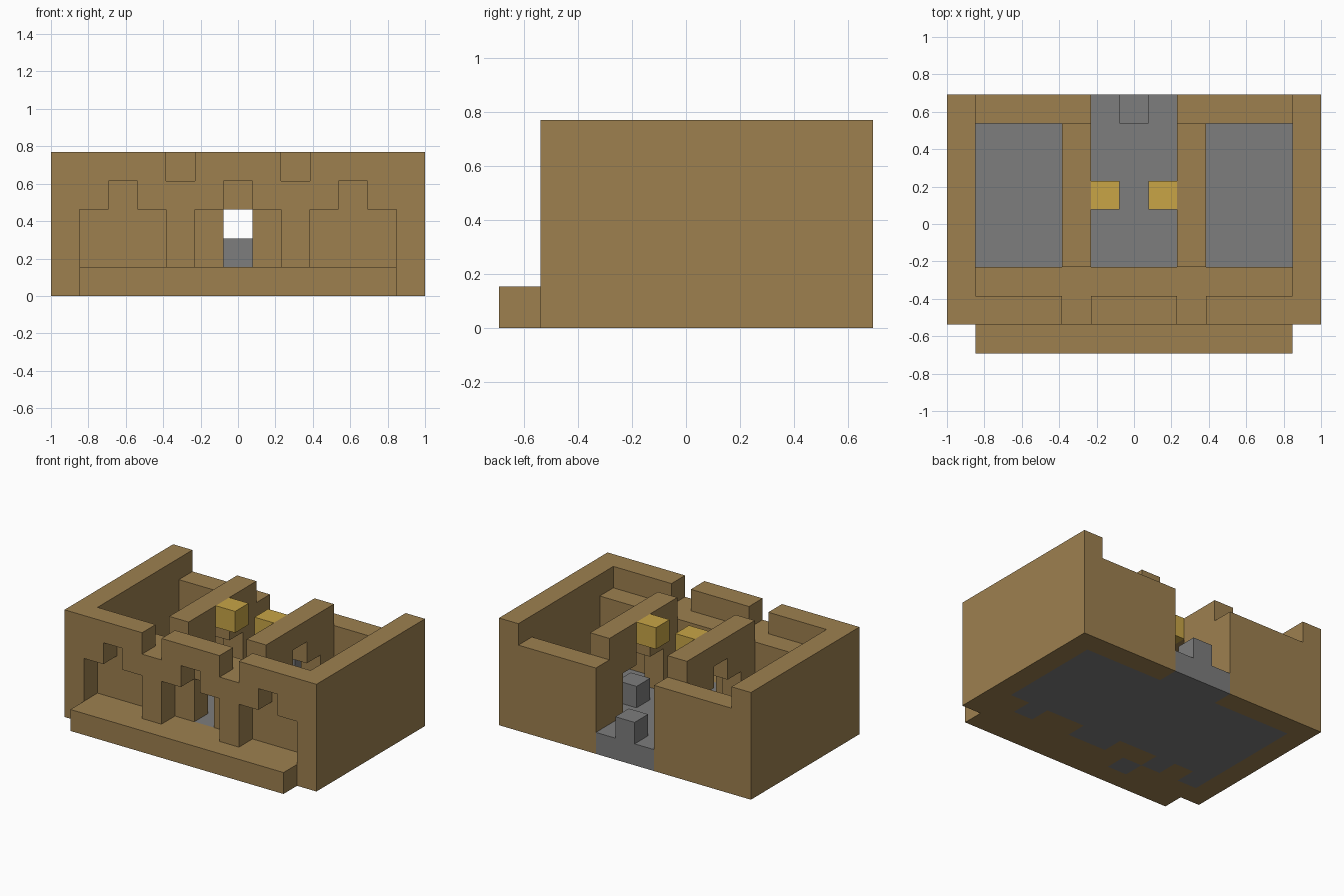
import bpy
import bmesh
from mathutils import Vector

if "Cube" in bpy.data.objects:
    bpy.data.objects.remove(bpy.data.objects["Cube"], do_unlink=True)

# Block grid: 13 wide, 9 deep, 5 high
NX, NY = 13, 9
S = 2 / NX
cells = {}


def fill(part, xs, ys, zs, mirror=False):
    """Fill an inclusive range of blocks; part None carves them away."""
    for x in range(xs[0], xs[1] + 1):
        for y in range(ys[0], ys[1] + 1):
            for z in range(zs[0], zs[1] + 1):
                for cx in ((x, NX - 1 - x) if mirror else (x,)):
                    if part:
                        cells[cx, y, z] = part
                    else:
                        cells.pop((cx, y, z), None)


def make_material(name, rgb):
    linear = [((c / 255 + 0.055) / 1.055) ** 2.4 for c in rgb]
    mat = bpy.data.materials.new(name)
    mat.use_nodes = True
    mat.diffuse_color = (*linear, 1)
    mat.node_tree.nodes["Principled BSDF"].inputs["Base Color"].default_value = (*linear, 1)
    return mat


wood = make_material("wood brown", (157, 128, 79))
stone = make_material("stone grey", (125, 125, 125))
gold = make_material("lamp yellow", (200, 165, 70))

# Floor, running out through the back entrance
fill("floor", (1, 11), (3, 7), (0, 0))
fill("floor", (5, 7), (8, 8), (0, 0))

# Outer shell
fill("side_walls", (0, 0), (1, 8), (0, 4), mirror=True)
fill("back_wall", (1, 4), (8, 8), (0, 3), mirror=True)
fill("inner_front_wall", (1, 11), (2, 2), (0, 3))
fill("facade", (1, 11), (1, 1), (0, 4))
fill("front_step", (1, 11), (0, 0), (0, 0))

# Stepped facade niches, parapet gaps and the front door
for centre in (2, 6, 10):
    fill(None, (centre - 1, centre + 1), (1, 1), (1, 2))
    fill(None, (centre, centre), (1, 1), (3, 3))
fill(None, (4, 4), (1, 1), (4, 4), mirror=True)
fill(None, (6, 6), (2, 2), (1, 2))

# Stone patches in the foundation
for x in (1, 3, 6, 7, 10):
    fill("floor", (x, x), (2, 2), (0, 0))
fill("floor", (4, 4), (1, 1), (0, 0))

# Partition walls with stepped arches and a stone block in each
fill("partitions", (4, 4), (3, 7), (1, 4), mirror=True)
fill(None, (4, 4), (4, 6), (1, 2), mirror=True)
fill(None, (4, 4), (5, 5), (3, 3), mirror=True)
fill("arch_blocks", (4, 4), (5, 5), (1, 1), mirror=True)

# Entrance block and hanging lamps
fill("entrance_block", (6, 6), (8, 8), (1, 1))
fill("lamps", (5, 5), (5, 5), (4, 4), mirror=True)

colours = {"floor": stone, "arch_blocks": stone, "entrance_block": stone, "lamps": gold}


def build(part):
    """Make one object from the exposed sides of a part's blocks."""
    bm = bmesh.new()
    for cell, owner in cells.items():
        if owner != part:
            continue
        for axis in range(3):
            for side in (-1, 1):
                near = list(cell)
                near[axis] += side
                if tuple(near) in cells:
                    continue
                n, u, v = Vector(), Vector(), Vector()
                n[axis] = side / 2
                u[(axis + 1) % 3] = 0.5
                v[(axis + 2) % 3] = side / 2
                mid = Vector(cell) + Vector((0.5, 0.5, 0.5)) + n
                mid -= Vector((NX / 2, NY / 2, 0))
                corners = (mid - u - v, mid + u - v, mid + u + v, mid - u + v)
                bm.faces.new([bm.verts.new(c * S) for c in corners])
    bmesh.ops.remove_doubles(bm, verts=bm.verts, dist=0.001)
    bmesh.ops.dissolve_limit(bm, angle_limit=0.01, verts=bm.verts, edges=bm.edges)
    mesh = bpy.data.meshes.new(part)
    bm.to_mesh(mesh)
    bm.free()
    mesh.materials.append(colours.get(part, wood))
    bpy.context.collection.objects.link(bpy.data.objects.new(part, mesh))


for part in sorted(set(cells.values())):
    build(part)
